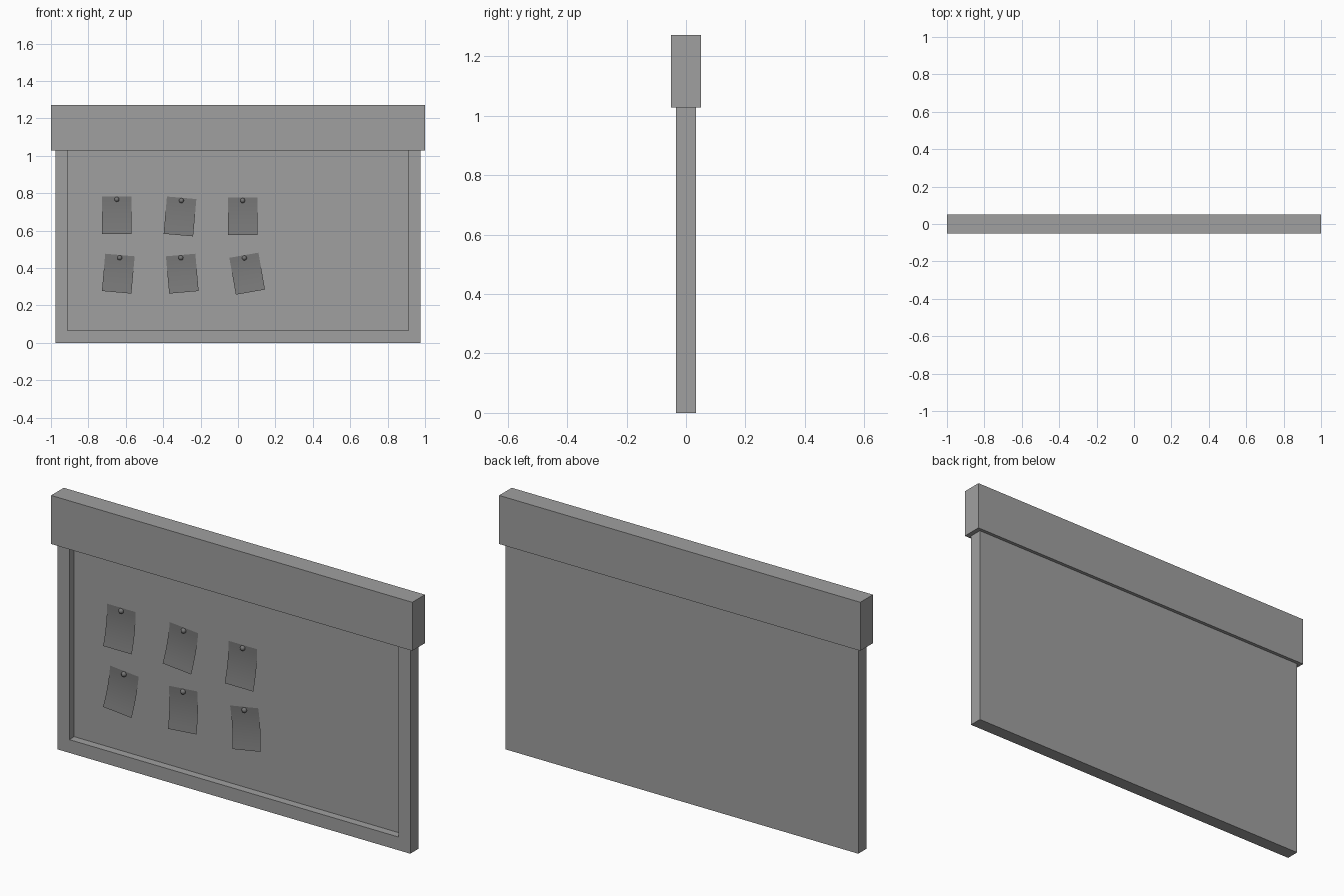
import bpy, bmesh
from math import radians
from mathutils import Matrix, Vector

if "Cube" in bpy.data.objects:
    bpy.data.objects.remove(bpy.data.objects["Cube"])

FLOOR = 0.006  # y of the pinning surface


def material(name, grey):
    m = bpy.data.materials.new(name)
    m.diffuse_color = (grey, grey, grey, 1)
    m.use_nodes = True
    m.node_tree.nodes["Principled BSDF"].inputs["Base Color"].default_value = m.diffuse_color
    return m


wood = material("board_grey", 0.35)
paper = material("paper_grey", 0.18)


def finish(name, bm, mat, smooth=False):
    me = bpy.data.meshes.new(name)
    bm.to_mesh(me)
    bm.free()
    me.materials.append(mat)
    for p in me.polygons:
        p.use_smooth = smooth
    ob = bpy.data.objects.new(name, me)
    bpy.context.collection.objects.link(ob)
    return ob


def box(size, centre):
    bm = bmesh.new()
    bmesh.ops.create_cube(bm, size=1, matrix=Matrix.Translation(centre) @ Matrix.Diagonal((*size, 1)))
    return bm


# header beam
finish("header_beam", box((2.0, 0.1, 0.243), (0, 0, 1.1495)), wood)

# board with a raised border; its top edge is tucked inside the header
bm = box((1.954, 0.066, 1.1), (0, 0, 0.55))
front = min(bm.faces, key=lambda f: f.calc_center_median().y)
bmesh.ops.inset_region(bm, faces=[front], thickness=0.066, use_even_offset=True)
# push the pinning surface back inside the border
recess = bmesh.ops.extrude_discrete_faces(bm, faces=[front])["faces"][0]
for v in recess.verts:
    v.co.y = FLOOR
finish("board", bm, wood)


def note(i, x, z, angle):
    place = Matrix.Translation((x, FLOOR, z)) @ Matrix.Rotation(-radians(angle), 4, 'Y')
    # sheet curling away from the board towards its lower edge
    w, h, n = 0.158, 0.2, 8
    bm = bmesh.new()
    rows = []
    for k in range(n + 1):
        t = k / n
        y = -0.003 - 0.031 * t ** 2
        rows.append([bm.verts.new(place @ Vector((s * w / 2, y, h / 2 - h * t))) for s in (-1, 1)])
    for a, b in zip(rows, rows[1:]):
        bm.faces.new((a[0], b[0], b[1], a[1]))
    finish(f"paper_note_{i}", bm, paper, True)
    # round pin head
    bm = bmesh.new()
    bmesh.ops.create_uvsphere(bm, u_segments=12, v_segments=8, radius=0.013,
                              matrix=place @ Matrix.Translation((0, -0.004, 0.085)))
    finish(f"pin_{i}", bm, paper, True)


# positions and counter-clockwise tilt of the notes
for i, args in enumerate([(-0.648, 0.682, 0), (-0.31, 0.676, -5), (0.025, 0.676, 0),
                          (-0.64, 0.37, -5), (-0.298, 0.37, 5), (0.049, 0.37, 10)], 1):
    note(i, *args)
